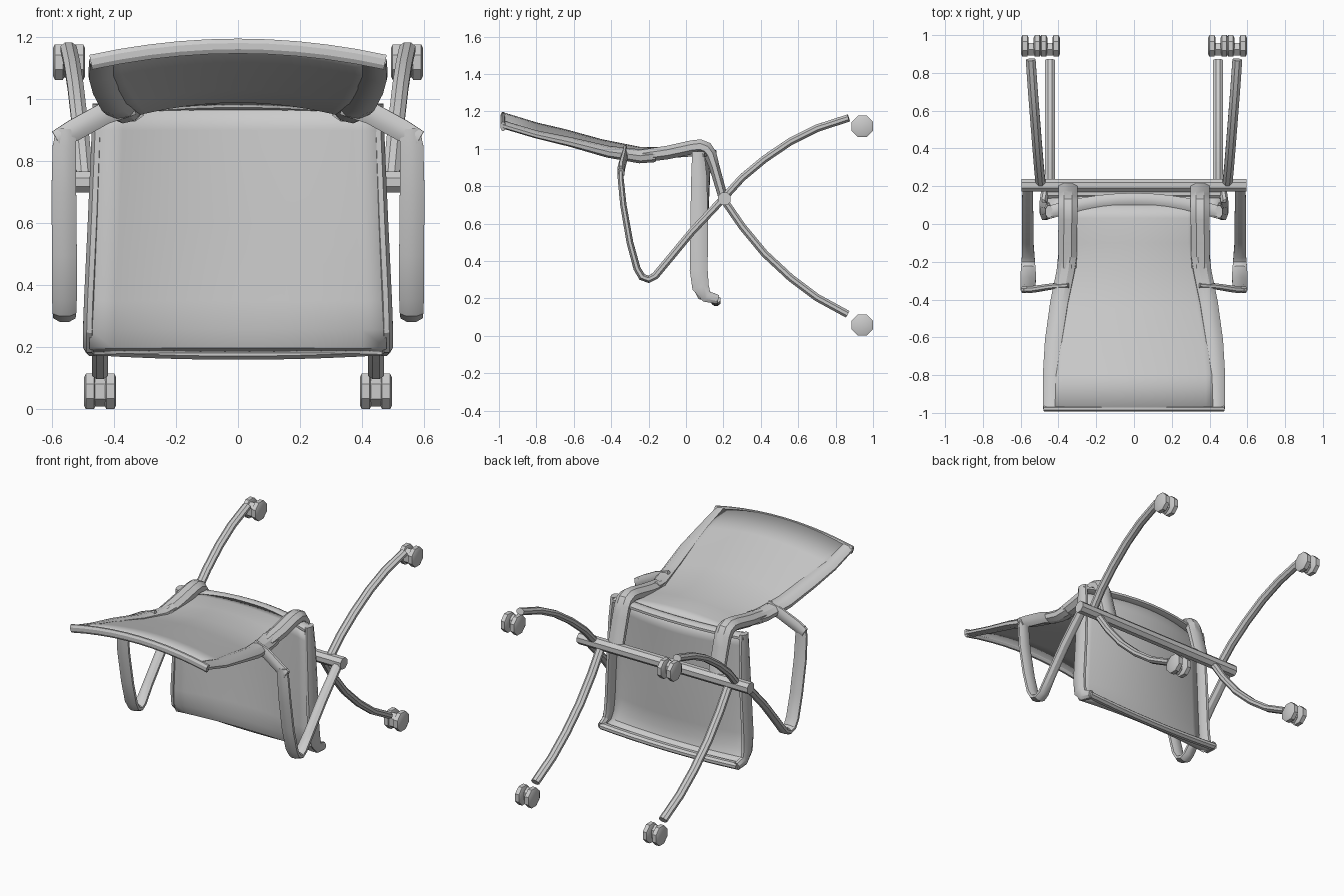
import bpy, bmesh, math
from mathutils import Vector


def finish(name, bm, mirror=False):
    bmesh.ops.recalc_face_normals(bm, faces=bm.faces)
    mesh = bpy.data.meshes.new(name)
    bm.to_mesh(mesh)
    bm.free()
    ob = bpy.data.objects.new(name, mesh)
    bpy.context.collection.objects.link(ob)
    if mirror:
        ob.modifiers.new("Mirror", 'MIRROR').use_mirror_merge = False
    return ob


def sweep(name, pts, ref=(1, 0, 0), mirror=True, sides=8):
    """Rounded bar along pts (x, y, z, half width along ref, half thickness)."""
    bm = bmesh.new()
    P = [Vector(p[:3]) for p in pts]
    rings = []
    for i, p in enumerate(P):
        t = (P[min(i + 1, len(P) - 1)] - P[max(i - 1, 0)]).normalized()
        side = Vector(ref)
        side = (side - t * side.dot(t)).normalized()
        up = t.cross(side)
        ring = []
        for k in range(sides):
            a = 2 * math.pi * (k + .5) / sides
            c, s = math.cos(a) / math.cos(math.pi / sides), math.sin(a) / math.cos(math.pi / sides)
            ring.append(bm.verts.new(p + side * c * pts[i][3] + up * s * pts[i][4]))
        rings.append(ring)
    for a, b in zip(rings, rings[1:]):
        for k in range(sides):
            j = (k + 1) % sides
            bm.faces.new((a[k], a[j], b[j], b[k]))
    bm.faces.new(rings[0])
    bm.faces.new(rings[-1])
    return finish(name, bm, mirror)


def sheet(name, rows, axis, thick, n=12):
    """Curved panel from rows (y, z, half width, bulge along axis)."""
    bm = bmesh.new()
    grid = []
    for y, z, hw, sag in rows:
        row = []
        for k in range(n + 1):
            u = 2 * k / n - 1
            row.append(bm.verts.new(Vector((u * hw, y, z)) + Vector(axis) * sag * (1 - u * u)))
        grid.append(row)
    for a, b in zip(grid, grid[1:]):
        for k in range(n):
            bm.faces.new((a[k], a[k + 1], b[k + 1], b[k]))
    ob = finish(name, bm)
    m = ob.modifiers.new("Thickness", 'SOLIDIFY')
    m.thickness, m.offset = thick, 0
    return ob


def arc(x, y, z, dy, dz, w, t, n=10):
    us = [2 * k / n - 1 for k in range(n + 1)]
    return [(u * x, y + dy * (1 - u * u), z + dz * (1 - u * u), w, t) for u in us]


# Backrest panel, side rails running into the bent support tubes, top edge
sheet("backrest", [(-.98, 1.13, .455, .055), (-.8, 1.075, .455, .055), (-.65, 1.04, .44, .055),
                   (-.45, .985, .4, .055), (-.25, .95, .36, .05), (-.1, .96, .34, .04),
                   (.03, .97, .34, .025), (.1, .965, .34, .02)], (0, 0, 1), .022)
tilt = (1, 0, -.22)
sweep("back_rail", [(.44, -.98, 1.13, .04, .018), (.44, -.8, 1.077, .042, .018),
                    (.425, -.62, 1.037, .046, .022), (.395, -.42, .985, .048, .028),
                    (.36, -.25, .96, .048, .034), (.35, -.17, .968, .05, .036)], tilt)
sweep("back_support", [(.352, -.23, .962, .048, .034), (.352, -.1, .98, .05, .036),
                       (.35, .03, 1.008, .05, .037), (.35, .075, 1.013, .05, .038),
                       (.35, .108, 1.0, .05, .038), (.35, .13, .97, .05, .034),
                       (.35, .15, .91, .05, .028), (.35, .2, .735, .05, .025)])
sweep("backrest_top_edge", arc(.475, -.978, 1.12, 0, .052, .014, .024), (0, 1, 0), False)

# Seat panel with its rim
sheet("seat", [(.045, .98, .44, .08), (.04, .9, .45, .08), (.037, .6, .462, .07),
               (.037, .35, .475, .06), (.045, .26, .48, .045), (.075, .205, .48, .03),
               (.16, .185, .47, 0)], (0, 1, 0), .022)
sweep("seat_side_rim", [(.45, .065, .985, .019, .032), (.455, .07, .85, .019, .042),
                        (.465, .07, .6, .02, .047), (.477, .068, .35, .02, .048),
                        (.48, .078, .26, .02, .045), (.48, .11, .21, .02, .032),
                        (.472, .17, .195, .02, .024)])
sweep("seat_front_edge", arc(.475, .16, .195, 0, -.015, .024, .02), (0, 1, 0), False)
sweep("seat_rear_edge", arc(.455, .06, .965, .07, .018, .034, .018), (0, 1, 0), False)

# Cross bar joining both leg frames
sweep("cross_bar", [(-.595, .205, .733, .034, .034), (.595, .205, .733, .034, .034)], (0, 1, 0), False)

# Armrests: link to the back, flat pad, bend and strut to the cross bar
sweep("arm_link", [(.34, -.325, .985, .035, .014), (.43, -.33, .955, .035, .016),
                   (.53, -.345, .9, .035, .018), (.585, -.348, .87, .03, .018)], (0, 0, 1))
sweep("armrest", [(.555, -.35, .905, .03, .016), (.56, -.35, .85, .038, .016),
                  (.562, -.335, .7, .04, .017), (.56, -.3, .5, .04, .018),
                  (.56, -.262, .36, .04, .019), (.56, -.235, .315, .038, .02),
                  (.56, -.2, .302, .036, .02), (.56, -.165, .32, .033, .02),
                  (.563, -.09, .41, .03, .02), (.563, .03, .555, .03, .02),
                  (.563, .2, .735, .028, .02)])

# Curved legs
sweep("front_leg", [(.445, .2, .73, .026, .02), (.445, .3, .585, .026, .02),
                    (.445, .42, .44, .026, .02), (.445, .56, .31, .026, .02),
                    (.445, .7, .205, .026, .02), (.445, .865, .115, .026, .02)])
sweep("rear_leg", [(.493, .2, .735, .026, .02), (.503, .3, .845, .026, .02),
                   (.513, .42, .945, .026, .02), (.524, .56, 1.04, .026, .02),
                   (.535, .7, 1.11, .026, .02), (.547, .87, 1.165, .026, .02)])

# Twin wheel casters with a hub block between them
for label, cx, cz in (("front", .445, .058), ("rear", .545, 1.12)):
    for side, s in (("inner", -1), ("outer", 1)):
        x = cx + s * .033
        sweep(f"{label}_caster_{side}_wheel",
              [(x - .019, .943, cz, .045, .045), (x - .013, .943, cz, .057, .057),
               (x + .013, .943, cz, .057, .057), (x + .019, .943, cz, .045, .045)], (0, 1, 0))
    sweep(f"{label}_caster_hub", [(cx - .045, .925, cz, .032, .042), (cx + .045, .925, cz, .032, .042)],
          (0, 1, 0), sides=6)

# Smooth shading with sharp edges kept
bpy.ops.object.select_all(action='SELECT')
bpy.context.view_layer.objects.active = bpy.data.objects["seat"]
bpy.ops.object.shade_smooth_by_angle(angle=math.radians(30))
